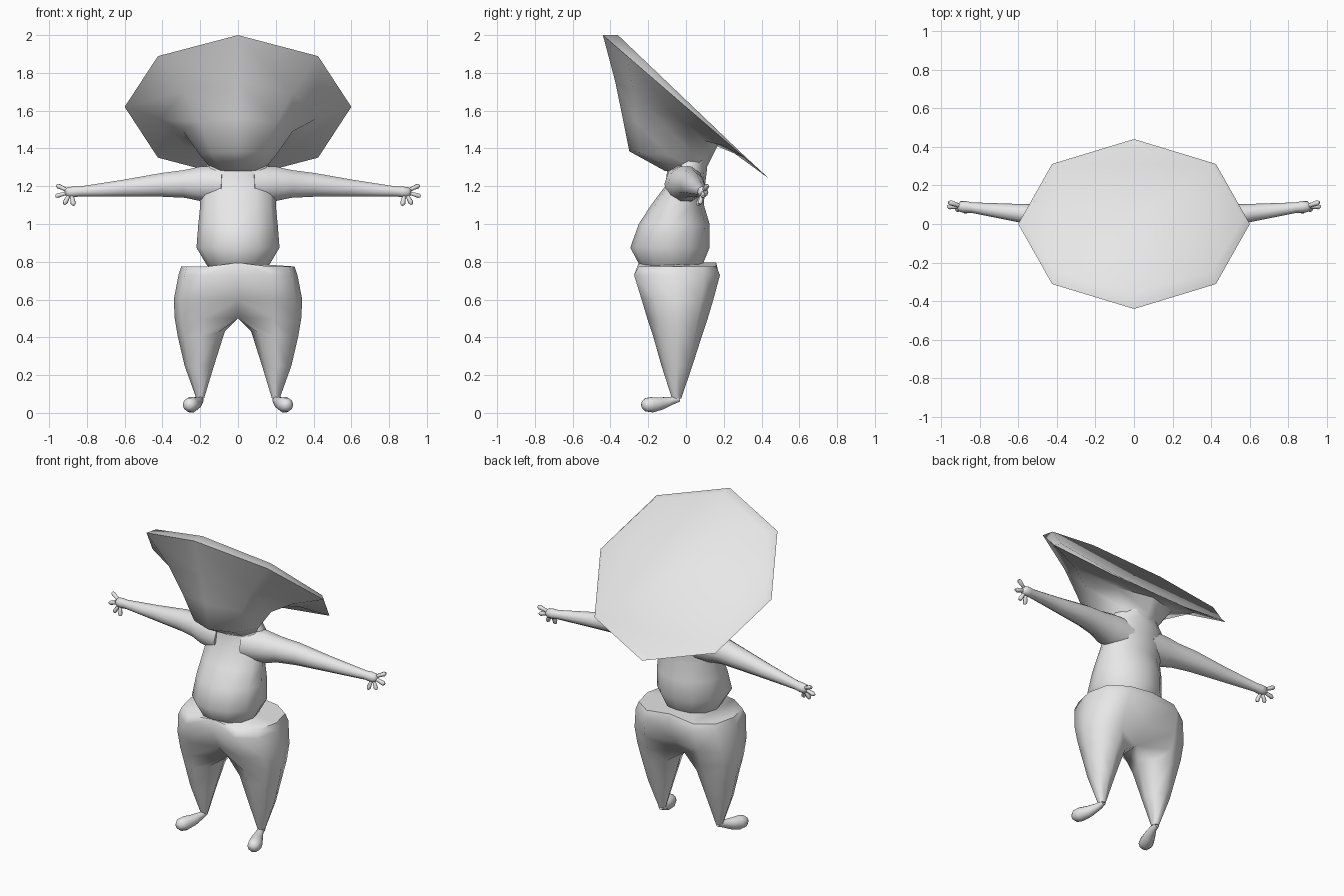
import bpy, bmesh, math
from mathutils import Vector

if "Cube" in bpy.data.objects:
    bpy.data.objects.remove(bpy.data.objects["Cube"])

clay = bpy.data.materials.new("grey clay")
clay.diffuse_color = (0.8, 0.8, 0.8, 1)
clay.use_nodes = True
clay.node_tree.nodes["Principled BSDF"].inputs["Base Color"].default_value = clay.diffuse_color


def loft(name, rings, mirror=False, skip_middle=False, angle=60):
    """Skin a list of equal-length point rings, cap both ends, shade smooth."""
    bm = bmesh.new()
    vs = [[bm.verts.new(p) for p in r] for r in rings]
    n = len(vs[0])
    for a, b in zip(vs, vs[1:]):
        for i in range(n):
            f = [a[i], a[(i + 1) % n], b[(i + 1) % n], b[i]]
            if skip_middle and all(abs(v.co.x) < 1e-5 for v in f):
                continue
            bm.faces.new(f)
    bm.faces.new(vs[0])
    bm.faces.new(vs[-1])
    bmesh.ops.recalc_face_normals(bm, faces=bm.faces)
    me = bpy.data.meshes.new(name)
    bm.to_mesh(me)
    bm.free()
    me.materials.append(clay)
    ob = bpy.data.objects.new(name, me)
    bpy.context.collection.objects.link(ob)
    bpy.ops.object.select_all(action='DESELECT')
    bpy.context.view_layer.objects.active = ob
    ob.select_set(True)
    bpy.ops.object.shade_smooth_by_angle(angle=math.radians(angle))
    if mirror:
        m = ob.modifiers.new("mirror", 'MIRROR')
        m.use_clip = True
    return ob


def oval(w, yf, yb, zf, zb, n=8):
    """Tilted oval ring: half width, front and back y, front and back z."""
    out = []
    for i in range(n):
        a = 2 * math.pi * i / n
        t = (1 - math.cos(a)) / 2
        out.append((w * math.sin(a), yf + (yb - yf) * t, zf + (zb - zf) * t))
    return out


def tube(name, path, n=8):
    """Round limb along (x, y, z, radius) points, mirrored to the other side."""
    rings = []
    for i, p in enumerate(path):
        d = Vector(path[min(i + 1, len(path) - 1)][:3]) - Vector(path[max(i - 1, 0)][:3])
        d.normalize()
        u = d.cross(Vector((0, 0, 1)) if abs(d.z) < 0.9 else Vector((0, 1, 0))).normalized()
        v = u.cross(d)
        rings.append([Vector(p[:3]) + p[3] * (math.cos(2 * math.pi * k / n) * u
                      + math.sin(2 * math.pi * k / n) * v) for k in range(n)])
    return loft(name, rings, mirror=True)


# broad slanted cap flowing down into the head
loft("cap_head", [
    oval(0.57, -0.36, 0.42, 2.0, 1.255),
    oval(0.60, -0.44, 0.44, 2.0, 1.24),
    oval(0.41, -0.375, 0.30, 1.755, 1.355),
    oval(0.29, -0.335, 0.17, 1.56, 1.42),
    oval(0.20, -0.30, 0.13, 1.385, 1.34),
    oval(0.13, -0.11, 0.10, 1.28, 1.28)], angle=50)

# pot-bellied torso
loft("torso", [oval(w, f, b, z, z, 12) for w, f, b, z in [
    (0.14, -0.22, 0.06, 0.75), (0.17, -0.25, 0.09, 0.79), (0.22, -0.295, 0.125, 0.875),
    (0.21, -0.25, 0.125, 1.0), (0.20, -0.185, 0.095, 1.1), (0.20, -0.11, 0.10, 1.2),
    (0.19, -0.10, 0.11, 1.28), (0.15, -0.09, 0.11, 1.33), (0.12, -0.08, 0.13, 1.39)]])

# arms, palms and fingers
tube("arm", [(0.08, -0.01, 1.21, 0.105), (0.2, 0.0, 1.213, 0.095), (0.28, 0.015, 1.212, 0.077),
             (0.4, 0.035, 1.207, 0.066), (0.6, 0.057, 1.19, 0.047), (0.84, 0.085, 1.172, 0.027),
             (0.87, 0.088, 1.17, 0.03), (0.90, 0.09, 1.168, 0.028), (0.915, 0.09, 1.165, 0.014)], 10)
for i, (x, y, z) in enumerate([(0.95, 0.11, 1.2), (0.955, 0.09, 1.15),
                               (0.915, 0.075, 1.115), (0.872, 0.065, 1.11)]):
    s, e = Vector((0.885, 0.088, 1.17)), Vector((x, y, z))
    tip = e + (e - s).normalized() * 0.012
    tube("finger_%d" % (i + 1), [(*s, 0.012), (*s.lerp(e, 0.6), 0.011), (*e, 0.014), (*tip, 0.007)], 6)


def hip(w, yf, yb, mf, mb, z, zm):
    """Half pelvis ring whose last points lie on the middle plane."""
    c, h = (yf + yb) / 2, (yb - yf) / 2
    return [(0, mf, zm), (w * 0.55, yf, z), (w * 0.9, c - h * 0.65, z), (w, c, z),
            (w * 0.9, c + h * 0.65, z), (w * 0.55, yb, z), (0, mb, zm), (0, (mf + mb) / 2, zm)]


def leg(cx, rx, yc, ry, z, zi):
    """Leg ring matching the pelvis ring, inner side at height zi."""
    out = []
    for d in (-135, -90, -45, 0, 45, 90, 135, 180):
        a = math.radians(d)
        t = max(0, -math.cos(a))
        out.append((cx + rx * math.cos(a), yc + ry * math.sin(a), z + (zi - z) * t))
    return out


# baggy trousers
loft("trousers", [
    hip(0.30, -0.25, 0.16, -0.25, 0.16, 0.775, 0.795),
    hip(0.315, -0.275, 0.18, -0.265, 0.175, 0.73, 0.73),
    hip(0.34, -0.235, 0.145, -0.20, 0.11, 0.6, 0.6),
    hip(0.335, -0.205, 0.115, -0.10, 0.02, 0.5, 0.5),
    leg(0.195, 0.125, -0.045, 0.13, 0.41, 0.43),
    leg(0.205, 0.078, -0.048, 0.082, 0.25, 0.25),
    leg(0.20, 0.02, -0.05, 0.024, 0.075, 0.075)], mirror=True, skip_middle=True)

# small club feet
tube("foot", [(0.20, -0.035, 0.075, 0.016), (0.203, -0.07, 0.066, 0.021),
              (0.225, -0.13, 0.05, 0.034), (0.247, -0.18, 0.043, 0.042),
              (0.257, -0.212, 0.043, 0.037), (0.263, -0.232, 0.043, 0.018)], 10)
